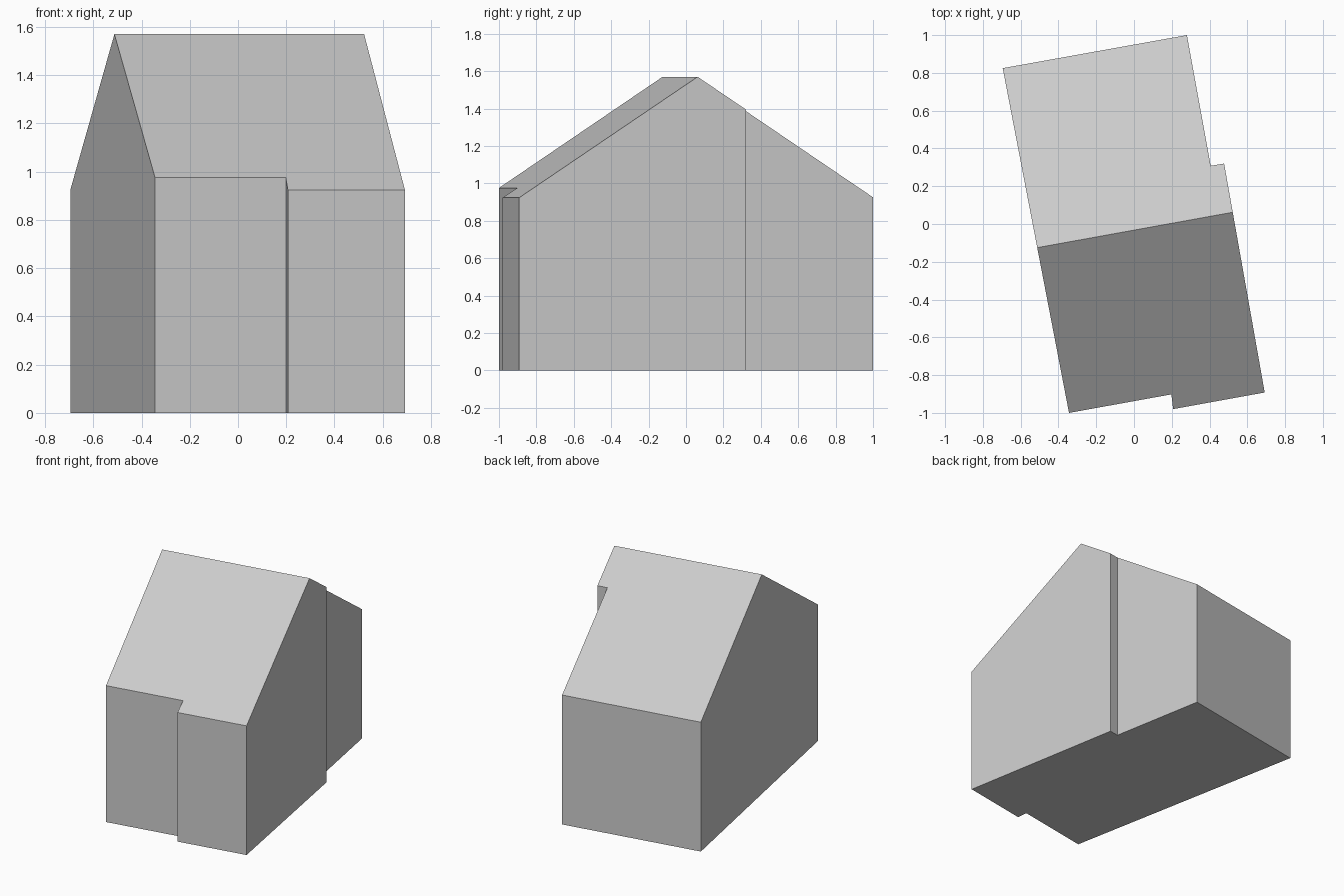
import bpy, bmesh
from mathutils import Vector

cube = bpy.data.objects.get("Cube")
if cube:
    bpy.data.objects.remove(cube, do_unlink=True)

# Plain grey finish for walls and roof
grey = bpy.data.materials.new("plain_grey")
grey.use_nodes = True
colour = (0.6, 0.6, 0.6, 1.0)
grey.diffuse_color = colour
grey.node_tree.nodes["Principled BSDF"].inputs["Base Color"].default_value = colour

# Footprint with a step in the front wall and one in the right-hand long wall
footprint = [(-0.344, -1.0), (0.198, -0.902), (0.207, -0.98), (0.692, -0.892),
             (0.477, 0.32), (0.406, 0.308), (0.28, 1.0), (-0.695, 0.825)]
ridge_start = Vector((-0.512, -0.125, 1.57))
ridge_end = Vector((0.522, 0.062, 1.57))
PITCH = 0.667  # roof drop per unit away from the ridge

# Wall block, extruded well above the roof
bm = bmesh.new()
base = bm.faces.new([bm.verts.new((x, y, 0)) for x, y in footprint])
block = bmesh.ops.extrude_face_region(bm, geom=[base], use_keep_orig=True)
top = [v for v in block["geom"] if isinstance(v, bmesh.types.BMVert)]
bmesh.ops.translate(bm, verts=top, vec=(0, 0, 3))

# Slice the block along both roof slopes and close each cut
along = (ridge_end - ridge_start).normalized()
across = Vector((-along.y, along.x, 0))
for side in (-1, 1):
    normal = Vector((0, 0, 1)) + across * side * PITCH
    cut = bmesh.ops.bisect_plane(bm, geom=bm.verts[:] + bm.edges[:] + bm.faces[:],
                                 plane_co=ridge_start, plane_no=normal,
                                 clear_outer=True)
    rim = [e for e in cut["geom_cut"] if isinstance(e, bmesh.types.BMEdge)]
    bmesh.ops.contextual_create(bm, geom=rim)
bmesh.ops.recalc_face_normals(bm, faces=bm.faces[:])

mesh = bpy.data.meshes.new("house_body")
bm.to_mesh(mesh)
bm.free()
mesh.materials.append(grey)
house = bpy.data.objects.new("house_body", mesh)
bpy.context.collection.objects.link(house)
